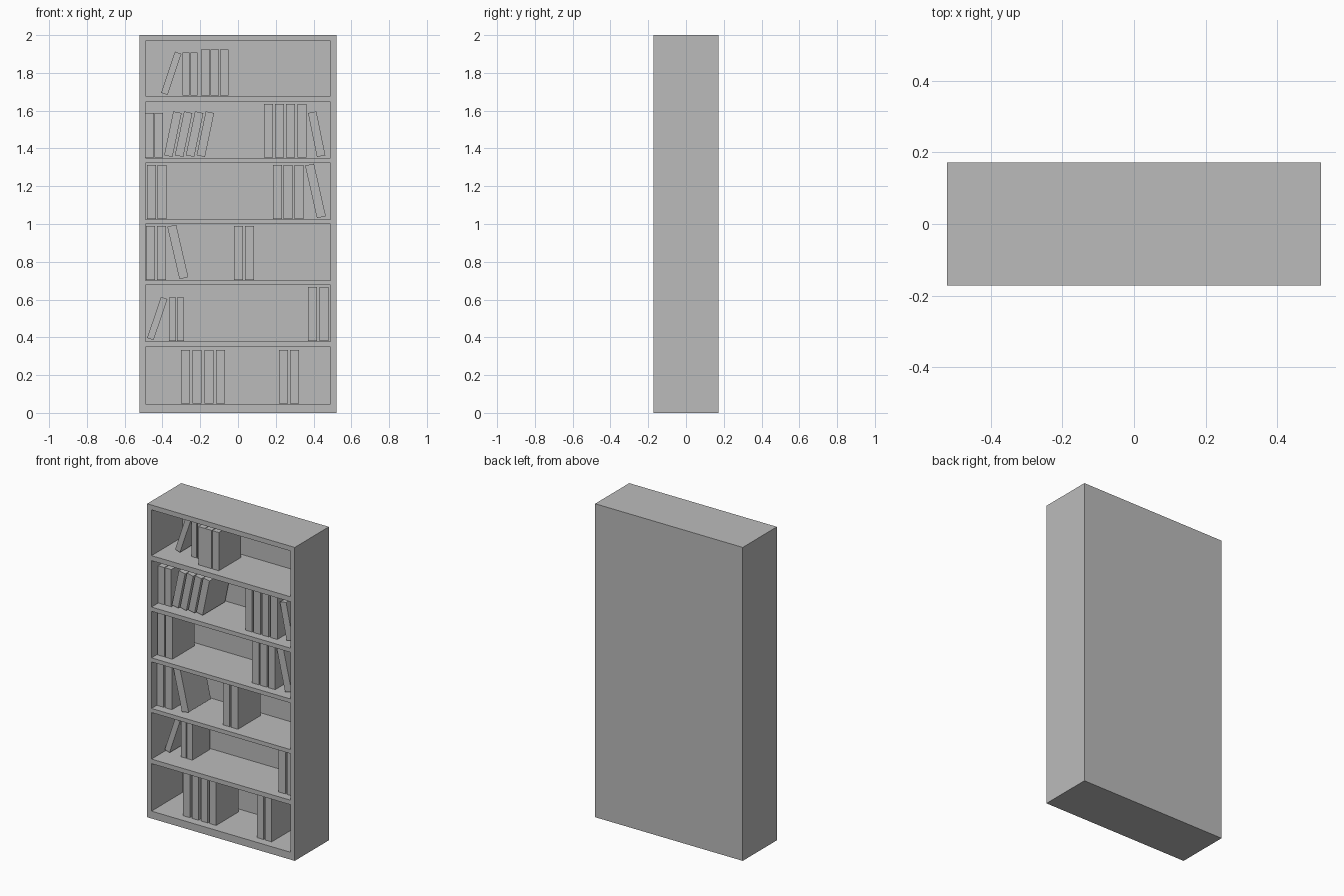
import bpy
import bmesh
from math import radians
from mathutils import Matrix, Vector

cube = bpy.data.objects.get("Cube")
if cube:
    bpy.data.objects.remove(cube, do_unlink=True)

grey = bpy.data.materials.new("plain_grey")
grey.use_nodes = True
grey.diffuse_color = (0.5, 0.5, 0.5, 1)
grey.node_tree.nodes["Principled BSDF"].inputs["Base Color"].default_value = (0.5, 0.5, 0.5, 1)

HALF_W, HALF_D, HEIGHT = 0.521, 0.172, 2.0
INNER_W = 0.49
BACK = 0.031
BAYS = [(1.677, 1.969), (1.349, 1.645), (1.025, 1.322),
        (0.702, 0.999), (0.379, 0.676), (0.047, 0.35)]


def add_box(bm, low, high, transform=Matrix()):
    low, high = Vector(low), Vector(high)
    size = Matrix.Diagonal((*(high - low), 1))
    place = Matrix.Translation((low + high) / 2)
    bmesh.ops.create_cube(bm, size=1, matrix=transform @ place @ size)


def finish(name, bm):
    mesh = bpy.data.meshes.new(name)
    bm.to_mesh(mesh)
    bm.free()
    mesh.materials.append(grey)
    obj = bpy.data.objects.new(name, mesh)
    bpy.context.scene.collection.objects.link(obj)
    return obj


# Bookcase: solid block with a recess cut for each bay
bm = bmesh.new()
add_box(bm, (-HALF_W, -HALF_D, 0), (HALF_W, HALF_D, HEIGHT))
bookcase = finish("bookcase", bm)

bm = bmesh.new()
for floor, ceiling in BAYS:
    add_box(bm, (-INNER_W, -HALF_D - 0.1, floor), (INNER_W, HALF_D - BACK, ceiling))
cutter = finish("bay_cutter", bm)
cutter.hide_render = True
cutter.hide_set(True)
cut = bookcase.modifiers.new("bays", 'BOOLEAN')
cut.operation = 'DIFFERENCE'
cut.solver = 'EXACT'
cut.object = cutter

# Book sizes: width, height, setback from the front, depth
SIZES = {
    "slim": (0.036, 0.23, 0.12, 0.18),
    "small": (0.045, 0.237, 0.065, 0.225),
    "medium": (0.046, 0.244, 0.05, 0.225),
    "large": (0.048, 0.285, 0.05, 0.225),
}

# Upright books: bay, size, centre positions
UPRIGHT = [
    (0, "slim", (-0.275, -0.233)),
    (0, "medium", (-0.172, -0.123, -0.073)),
    (1, "small", (-0.468, -0.419)),
    (1, "large", (0.161, 0.22, 0.278, 0.339)),
    (2, "large", (-0.459, -0.402, 0.209, 0.265, 0.324)),
    (3, "large", (-0.463, -0.405, 0.003, 0.061)),
    (4, "slim", (-0.347, -0.304)),
    (4, "large", (0.395, 0.455)),
    (5, "large", (-0.278, -0.217, -0.153, -0.093, 0.242, 0.299)),
]

# Leaning books: bay, size, tilt toward +x, resting corner positions
LEANING = [
    (0, "slim", 18.6, (-0.373,)),
    (1, "small", 11.8, (-0.347, -0.29, -0.232, -0.175)),
    (1, "small", -11.5, (0.418,)),
    (2, "large", -12.7, (0.418,)),
    (3, "large", -13, (-0.31,)),
    (4, "slim", 18.6, (-0.447,)),
]


def add_books(bay, size, tilt, places):
    width, height, setback, depth = SIZES[size]
    # the lower corner on the side it leans to stays on the shelf
    left = -width if tilt > 0 else 0 if tilt < 0 else -width / 2
    front = setback - HALF_D
    floor = BAYS[bay][0] + (0.006 if tilt else 0.002)
    bm = bmesh.new()
    for x in places:
        # the raised outer corner sits clear of the shelf
        move = Matrix.Translation((x, 0, floor)) @ Matrix.Rotation(radians(tilt), 4, 'Y')
        add_box(bm, (left, front, 0), (left + width, front + depth, height), move)
    style = "leaning" if tilt else "upright"
    finish(f"{style}_{size}_books_bay_{bay + 1}", bm)


for bay, size, places in UPRIGHT:
    add_books(bay, size, 0, places)
for bay, size, tilt, places in LEANING:
    add_books(bay, size, tilt, places)
